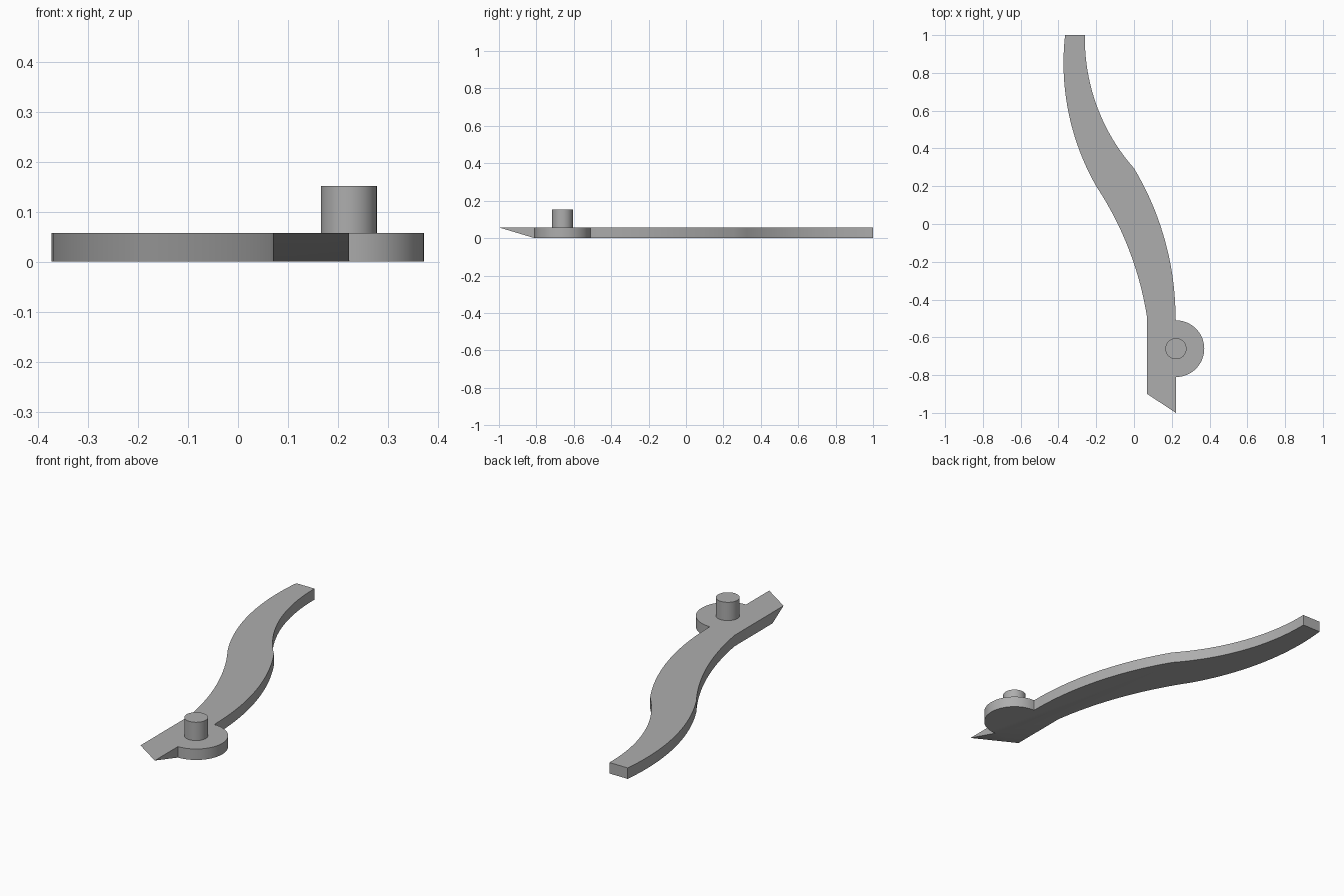
import bpy, bmesh, math
from mathutils import Vector

cube = bpy.data.objects.get("Cube")
if cube:
    bpy.data.objects.remove(cube, do_unlink=True)

THICK = 0.057
BEVEL_Y = -0.81          # underside of the pointed tip starts here
HUB = Vector((0.222, -0.66))
HUB_R, PIN_R, PIN_TOP = 0.15, 0.056, 0.152

grey = bpy.data.materials.new("plain grey")
grey.use_nodes = True
grey.diffuse_color = (0.42, 0.42, 0.42, 1)
grey.node_tree.nodes["Principled BSDF"].inputs["Base Color"].default_value = grey.diffuse_color


def arc(a, b, c, n=20):
    """Points of the circular arc from a through b to c."""
    a, b, c = Vector(a), Vector(b), Vector(c)
    d = 2 * (a.x * (b.y - c.y) + b.x * (c.y - a.y) + c.x * (a.y - b.y))
    sa, sb, sc = a.length_squared, b.length_squared, c.length_squared
    o = Vector(((sa * (b.y - c.y) + sb * (c.y - a.y) + sc * (a.y - b.y)) / d,
                (sa * (c.x - b.x) + sb * (a.x - c.x) + sc * (b.x - a.x)) / d))
    r = (a - o).length
    start = math.atan2(a.y - o.y, a.x - o.x)
    sweep = math.atan2(c.y - o.y, c.x - o.x) - start
    sweep = (sweep + math.pi) % math.tau - math.pi
    return [o + r * Vector((math.cos(start + sweep * i / n), math.sin(start + sweep * i / n)))
            for i in range(n + 1)]


def circle(radius, start, end, n):
    return [HUB + radius * Vector((math.cos(start + (end - start) * i / n),
                                   math.sin(start + (end - start) * i / n)))
            for i in range(n + 1)]


def prism(name, outline, z0, z1, low_y=-2):
    """Extrude an outline; bottom points are pulled back to low_y."""
    bm = bmesh.new()
    top = [bm.verts.new((p.x, p.y, z1)) for p in outline]
    low = [bm.verts.new((p.x, max(p.y, low_y), z0)) for p in outline]
    bm.faces.new(top)
    bm.faces.new(low[::-1])
    for i in range(len(outline)):
        j = (i + 1) % len(outline)
        bm.faces.new((low[i], low[j], top[j], top[i]))
    bmesh.ops.remove_doubles(bm, verts=bm.verts[:], dist=0.0005)
    bmesh.ops.recalc_face_normals(bm, faces=bm.faces[:])
    mesh = bpy.data.meshes.new(name)
    bm.to_mesh(mesh)
    bm.free()
    mesh.materials.append(grey)
    ob = bpy.data.objects.new(name, mesh)
    bpy.context.collection.objects.link(ob)
    bpy.ops.object.select_all(action="DESELECT")
    ob.select_set(True)
    bpy.context.view_layer.objects.active = ob
    bpy.ops.object.shade_smooth_by_angle(angle=math.radians(25))
    return ob


# S-curved arm with pointed tip and round side lobe
outline = [Vector((0.07, -0.9)), Vector((HUB.x, -1.0))]
outline += circle(HUB_R, -math.pi / 2, math.pi / 2, 32)
outline += arc((0.22, -0.5), (0.137, 0), (0, 0.295))
outline += arc((0, 0.295), (-0.195, 0.62), (-0.26, 1))[1:]
outline += arc((-0.365, 1), (-0.325, 0.5), (-0.2, 0.2))
outline += arc((-0.2, 0.2), (0, -0.21), (0.07, -0.5))[1:]
prism("lever_arm", outline, 0, THICK, BEVEL_Y)

# Upright pivot pin on the lobe
prism("pivot_pin", circle(PIN_R, 0, math.tau, 48)[:-1], THICK, PIN_TOP)
